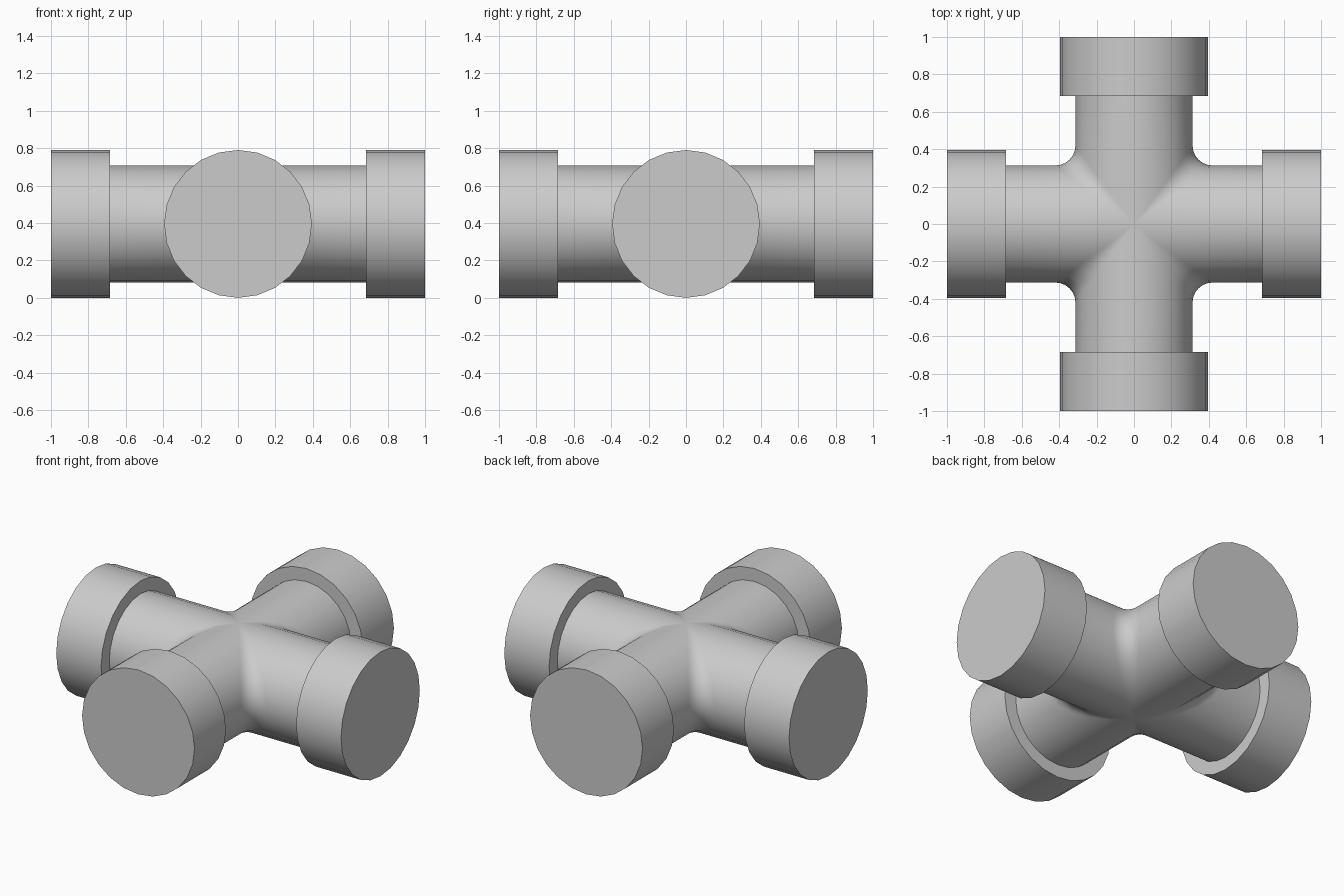
import bpy, bmesh
from math import sin, cos, pi, radians
from mathutils import Vector, Matrix

cube = bpy.data.objects.get("Cube")
if cube:
    bpy.data.objects.remove(cube, do_unlink=True)

COLLAR_R, PIPE_R, FILLET = 0.395, 0.313, 0.107
COLLAR_START, SIDES, ARC_STEPS = 0.685, 24, 6
CENTRE = Vector((0, 0, COLLAR_R))

grey = bpy.data.materials.new("light grey")
grey.use_nodes = True
grey.diffuse_color = (0.6, 0.6, 0.6, 1)
grey.node_tree.nodes["Principled BSDF"].inputs["Base Color"].default_value = (0.6, 0.6, 0.6, 1)


def finish(name, bm):
    """Turn a bmesh into a smooth object with sharp rims."""
    bmesh.ops.recalc_face_normals(bm, faces=bm.faces)
    mesh = bpy.data.meshes.new(name)
    bm.to_mesh(mesh)
    bm.free()
    mesh.materials.append(grey)
    obj = bpy.data.objects.new(name, mesh)
    obj.location = CENTRE
    bpy.context.collection.objects.link(obj)
    bpy.ops.object.select_all(action="DESELECT")
    obj.select_set(True)
    bpy.context.view_layer.objects.active = obj
    bpy.ops.object.shade_smooth_by_angle(angle=radians(35))
    return obj


def corner_section(t):
    """Plan curve round one inner corner at pipe angle t, with a rolling-ball fillet."""
    c, s = cos(t), sin(t)
    end = COLLAR_START + 0.02
    ball = Vector((c, c, s)) * (PIPE_R + FILLET)
    a, b = Vector((-c, 0, -s)), Vector((0, -c, -s))
    w = a.angle(b)
    points = [Vector((PIPE_R * c, end, PIPE_R * s))]
    for i in range(ARC_STEPS + 1):
        k = i / ARC_STEPS
        d = a if w < 0.001 else (a * sin((1 - k) * w) + b * sin(k * w)) / sin(w)
        # The fillet meets itself at the top and bottom of the crossing
        points.append(ball + d * FILLET)
    points.append(Vector((end, PIPE_R * c, PIPE_R * s)))
    return points


# Crossing pipes: one filleted corner, turned four times
bm = bmesh.new()
half = SIDES // 2
for quarter in range(4):
    turn = Matrix.Rotation(quarter * pi / 2, 3, "Z")
    rows = [[bm.verts.new(turn @ p) for p in corner_section(-pi / 2 + pi * j / half)]
            for j in range(half + 1)]
    for low, high in zip(rows, rows[1:]):
        for i in range(len(low) - 1):
            bm.faces.new((low[i], low[i + 1], high[i + 1], high[i]))
bmesh.ops.remove_doubles(bm, verts=bm.verts, dist=0.0005)
bmesh.ops.holes_fill(bm, edges=[e for e in bm.edges if e.is_boundary], sides=SIDES + 2)
finish("cross_pipe", bm)

# Wider closed collars at the four ends
length = 1 - COLLAR_START
for i, name in enumerate(("left_collar", "back_collar", "right_collar", "front_collar")):
    bm = bmesh.new()
    place = (Matrix.Rotation(i * pi / 2, 4, "Z")
             @ Matrix.Translation((1 - length / 2, 0, 0))
             @ Matrix.Rotation(pi / 2, 4, "Y"))
    bmesh.ops.create_cone(bm, cap_ends=True, segments=SIDES, radius1=COLLAR_R,
                          radius2=COLLAR_R, depth=length, matrix=place)
    finish(name, bm)
